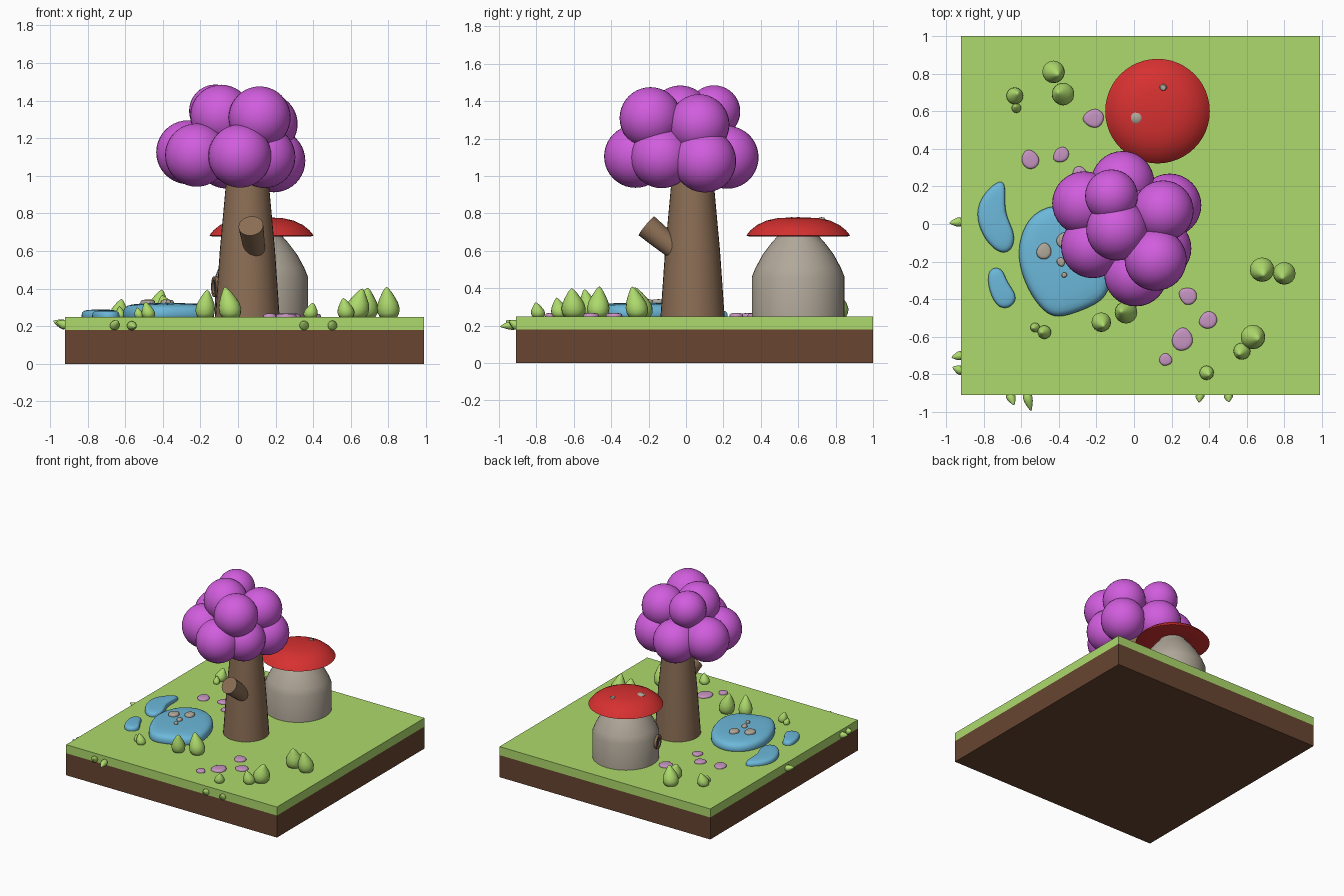
import bpy, bmesh, math, random
from mathutils import Vector, Matrix

cube = bpy.data.objects.get("Cube")
if cube:
    bpy.data.objects.remove(cube, do_unlink=True)
random.seed(4)
GROUND = 0.25


def material(name, r, g, b):
    mat = bpy.data.materials.new(name)
    mat.use_nodes = True
    mat.diffuse_color = (r, g, b, 1)
    bsdf = next(n for n in mat.node_tree.nodes if n.type == "BSDF_PRINCIPLED")
    bsdf.inputs["Base Color"].default_value = (r, g, b, 1)
    bsdf.inputs["Roughness"].default_value = 0.8
    return mat


grass = material("grass green", 0.42, 0.7, 0.15)
soil = material("soil brown", 0.14, 0.06, 0.03)
bark = material("bark brown", 0.26, 0.155, 0.09)
blossom = material("blossom purple", 0.64, 0.11, 0.73)
red = material("cap red", 0.68, 0.03, 0.03)
plaster = material("plaster grey", 0.44, 0.39, 0.32)
water = material("water blue", 0.15, 0.48, 0.7)
petal = material("stone pink", 0.57, 0.3, 0.54)
dark = material("window dark", 0.05, 0.055, 0.065)


def finish(bm, name, mat, smooth=True, angle=40):
    bmesh.ops.recalc_face_normals(bm, faces=bm.faces)
    mesh = bpy.data.meshes.new(name)
    bm.to_mesh(mesh)
    bm.free()
    mesh.materials.append(mat)
    obj = bpy.data.objects.new(name, mesh)
    bpy.context.collection.objects.link(obj)
    if smooth:
        bpy.ops.object.select_all(action="DESELECT")
        obj.select_set(True)
        bpy.context.view_layer.objects.active = obj
        bpy.ops.object.shade_smooth_by_angle(angle=math.radians(angle))
    return obj


def slab(name, mat, bottom, top):
    bm = bmesh.new()
    bmesh.ops.create_cube(bm, size=1)
    bmesh.ops.scale(bm, vec=(1.91, 1.91, top - bottom), verts=bm.verts)
    bmesh.ops.translate(bm, vec=(0.035, 0.045, (top + bottom) / 2), verts=bm.verts)
    finish(bm, name, mat, smooth=False)


def lathe(profile, steps=32):
    """Closed solid turned about z from (radius, height) points."""
    bm = bmesh.new()
    rings = []
    for radius, z in profile:
        if radius == 0:
            rings.append([bm.verts.new((0, 0, z))] * steps)
        else:
            turn = [math.tau * i / steps for i in range(steps)]
            rings.append([bm.verts.new((radius * math.cos(a), radius * math.sin(a), z)) for a in turn])
    for low, high in zip(rings, rings[1:]):
        for i in range(steps):
            j = (i + 1) % steps
            bm.faces.new(list(dict.fromkeys((low[i], low[j], high[j], high[i]))))
    for ring in (rings[0], rings[-1]):
        if ring[0] != ring[1]:
            bm.faces.new(ring)
    return bm


def place(bm, location, direction=(0, 0, 1)):
    turn = Vector(direction).to_track_quat("Z", "Y").to_matrix().to_4x4()
    bm.transform(Matrix.Translation(location) @ turn)
    return bm


def puddle(name, mat, outline, bottom, top, grow=1.05):
    """Soft-edged flat blob that follows an outline."""
    bm = bmesh.new()
    centre = sum((Vector(p) for p in outline), Vector((0, 0))) / len(outline)
    rings = []
    for scale, z in ((0.92, bottom), (1, bottom), (1, (bottom + 2 * top) / 3), (0.82, top)):
        points = [centre + (Vector(p) - centre) * scale * grow for p in outline]
        rings.append([bm.verts.new((p.x, p.y, z)) for p in points])
    count = len(outline)
    for low, high in zip(rings, rings[1:]):
        for i in range(count):
            j = (i + 1) % count
            bm.faces.new((low[i], low[j], high[j], high[i]))
    bm.faces.new(rings[0])
    bm.faces.new(rings[-1])
    obj = finish(bm, name, mat, angle=180)
    obj.modifiers.new("round", "SUBSURF").levels = 2
    obj.modifiers["round"].render_levels = 2


def pebble(name, mat, x, y, size, bottom, top):
    heading = random.uniform(0, math.tau)
    outline = []
    for i in range(7):
        a = math.tau * i / 7
        r = size * (1.25 if i == 0 else random.uniform(0.85, 1))
        outline.append((x + r * math.cos(a + heading), y + r * math.sin(a + heading)))
    puddle(name, mat, outline, bottom, top, grow=1.1)


def tuft(name, location, radius, height, direction=(0, 0, 1), bend=0.5):
    """Plump leaf bud with a tip that leans over."""
    shape = ((0.75, 0), (0.95, 0.15), (1, 0.3), (0.9, 0.48), (0.68, 0.65), (0.42, 0.82), (0.2, 0.94), (0, 1))
    bm = lathe([(r * radius, z * height) for r, z in shape], 16)
    lean = random.uniform(0, math.tau)
    for v in bm.verts:
        shift = bend * radius * (v.co.z / height) ** 2
        v.co.x += shift * math.cos(lean)
        v.co.y += shift * math.sin(lean)
    finish(place(bm, location, direction), name, grass, angle=70)


# Ground
slab("soil_block", soil, 0, 0.18)
slab("grass_layer", grass, 0.18, GROUND)

# Tree
trunk = lathe([(0.172, GROUND - 0.01), (0.147, 0.6), (0.115, 0.95), (0.1, 1.12)])
finish(place(trunk, (0.05, 0.035, 0)), "tree_trunk", bark)
branch = lathe([(0.055, 0), (0.062, 0.12), (0.066, 0.21)], 24)
finish(place(branch, (0.09, -0.05, 0.6), (-0.1, -0.75, 0.62)), "branch_stub", bark)
foliage = [
    (-0.06, 0.22, 1.1, 0.168), (-0.12, 0.15, 1.345, 0.14), (-0.09, -0.03, 1.32, 0.164),
    (-0.265, 0.11, 1.125, 0.17), (0.19, 0.1, 1.08, 0.168), (0.155, 0.07, 1.275, 0.162),
    (0.115, -0.19, 1.31, 0.165), (-0.22, -0.12, 1.11, 0.168), (0.01, -0.27, 1.105, 0.168),
    (0.14, -0.13, 1.1, 0.165), (0, 0, 1.15, 0.2)]
for i, (x, y, z, r) in enumerate(foliage):
    bm = bmesh.new()
    bmesh.ops.create_uvsphere(bm, u_segments=32, v_segments=20, radius=r)
    finish(place(bm, (x, y, z)), f"foliage_ball_{i}", blossom)

# Mushroom house
house = Vector((0.125, 0.6, 0))
walls = [(0.248, GROUND - 0.01), (0.248, 0.46), (0.228, 0.51), (0.19, 0.58), (0.145, 0.64), (0.105, 0.685), (0.09, 0.72)]
finish(place(lathe(walls, 40), house), "house_wall", plaster, angle=25)
cap = [(0, 0.7), (0.1, 0.695), (0.265, 0.678), (0.278, 0.682), (0.255, 0.71), (0.22, 0.738),
       (0.17, 0.762), (0.11, 0.775), (0, 0.78)]
finish(place(lathe(cap, 48), house), "mushroom_cap", red)
for x, y, r in ((0.155, 0.725, 0.02), (0.015, 0.565, 0.032)):
    spot = lathe([(r, 0), (r, 0.015), (r * 0.7, 0.023), (0, 0.025)], 20)
    finish(place(spot, (x, y, 0.755)), "cap_spot", plaster)

# Round window on the side wall
facing = Vector((-0.97, -0.25, 0)).normalized()
centre = house + facing * 0.243 + Vector((0, 0, 0.41))
ring = lathe([(0.036, 0), (0.055, 0), (0.055, 0.02), (0.036, 0.02), (0.036, 0)], 24)
bmesh.ops.remove_doubles(ring, verts=ring.verts, dist=0.0001)
finish(place(ring, centre, facing), "window_frame", bark)
finish(place(lathe([(0.04, 0), (0.04, 0.009)], 24), centre, facing), "window_pane", dark)

# Ponds
puddle("main_pond", water, [
    (-0.42, 0.11), (-0.56, 0.04), (-0.615, -0.11), (-0.605, -0.245), (-0.54, -0.39), (-0.46, -0.48),
    (-0.39, -0.495), (-0.26, -0.45), (-0.14, -0.39), (-0.12, -0.25), (-0.17, -0.08), (-0.27, 0.06)],
    GROUND - 0.01, 0.325, 1.02)
puddle("crescent_pond", water, [
    (-0.68, 0.24), (-0.75, 0.21), (-0.82, 0.13), (-0.84, 0.03), (-0.79, -0.09), (-0.71, -0.16),
    (-0.65, -0.14), (-0.63, -0.06), (-0.675, 0.03), (-0.69, 0.1)], GROUND - 0.01, 0.29, 1.02)
puddle("small_pond", water, [
    (-0.78, -0.24), (-0.7, -0.23), (-0.68, -0.31), (-0.62, -0.38), (-0.65, -0.44), (-0.72, -0.45),
    (-0.77, -0.36)], GROUND - 0.01, 0.285)
for x, y, r in ((-0.48, -0.15, 0.045), (-0.39, -0.2, 0.025), (-0.375, -0.09, 0.04), (-0.37, -0.27, 0.015)):
    pebble("pond_stone", plaster, x, y, r, 0.31, 0.342)

# Stepping stones
for x, y, r in ((-0.21, 0.56, 0.055), (-0.55, 0.34, 0.05), (-0.385, 0.37, 0.045), (-0.29, 0.27, 0.04),
                (0.29, -0.385, 0.05), (0.4, -0.51, 0.05), (0.255, -0.62, 0.062), (0.165, -0.72, 0.035)):
    pebble("stepping_stone", petal, x, y, r, GROUND - 0.01, GROUND + 0.018)

# Bushes: position, radius, height
for x, y, r, h in ((-0.43, 0.81, 0.06, 0.15), (-0.375, 0.69, 0.06, 0.12), (-0.635, 0.68, 0.045, 0.1),
                   (-0.625, 0.615, 0.025, 0.06), (0.68, -0.24, 0.065, 0.16), (0.8, -0.26, 0.06, 0.165),
                   (0.63, -0.6, 0.065, 0.155), (0.575, -0.675, 0.045, 0.105), (0.385, -0.79, 0.038, 0.08),
                   (-0.04, -0.47, 0.06, 0.165), (-0.175, -0.52, 0.052, 0.15), (-0.475, -0.575, 0.036, 0.085),
                   (-0.525, -0.55, 0.025, 0.055)):
    tuft("bush", (x, y, GROUND - 0.005), r, h)

# Leaves sprouting from the front and right edges
for x, length in ((-0.66, 0.07), (-0.57, 0.095), (0.35, 0.05), (0.5, 0.05)):
    tuft("front_edge_leaf", (x, -0.9, 0.2), 0.025, length, (0.2, -1, 0.15), 0.8)
for y, length in ((0.01, 0.075), (-0.7, 0.06), (-0.78, 0.06)):
    tuft("side_edge_leaf", (-0.91, y, 0.205), 0.025, length, (-1, 0.1, 0.2), 0.6)
